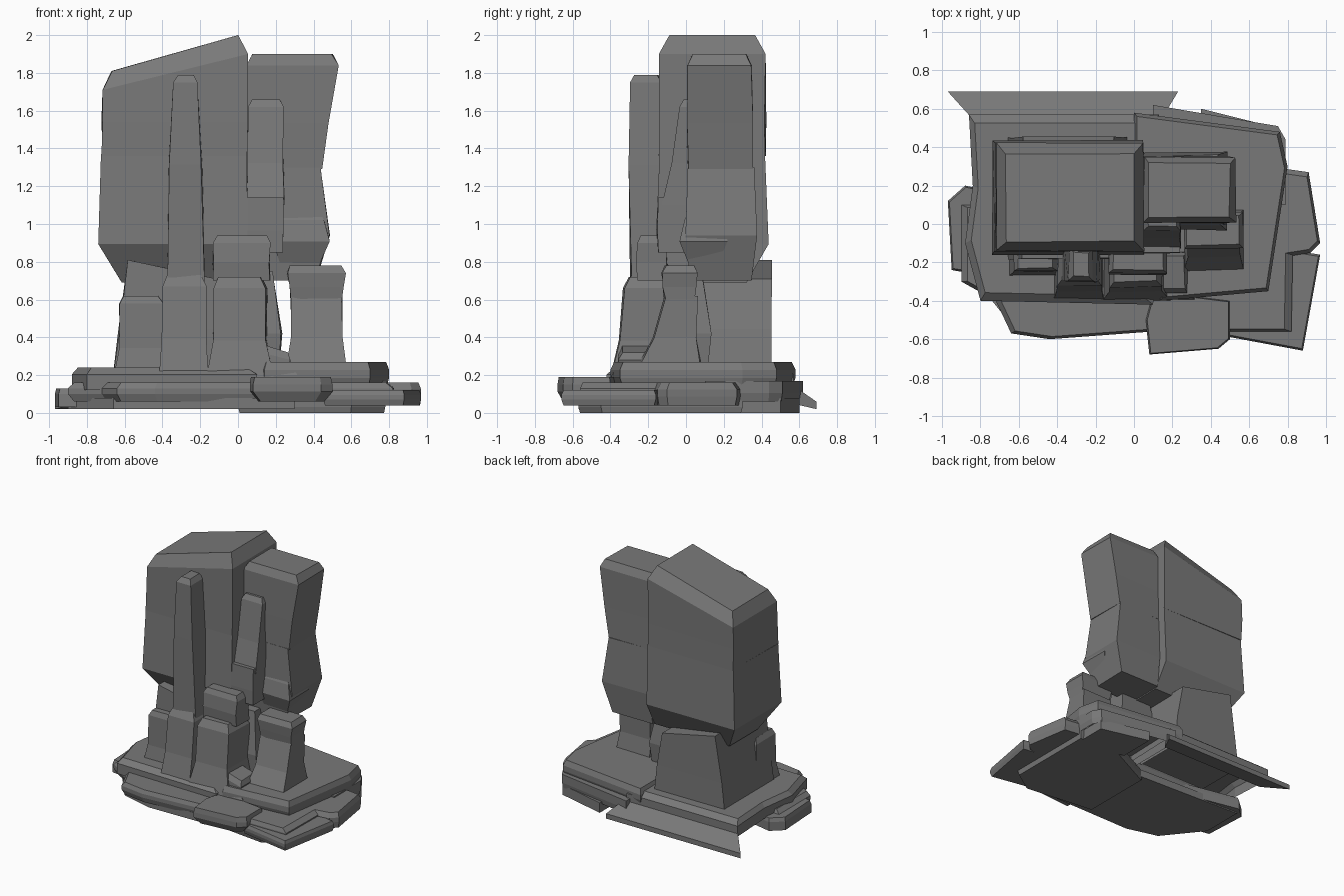
import bpy
import bmesh
import random

random.seed(4)

default_cube = bpy.data.objects.get("Cube")
if default_cube:
    bpy.data.objects.remove(default_cube, do_unlink=True)

# One stone colour for everything
stone = bpy.data.materials.new("grey_stone")
stone.use_nodes = True
stone_colour = (.19, .19, .19, 1)
stone.diffuse_color = stone_colour
shader = next(n for n in stone.node_tree.nodes if n.type == "BSDF_PRINCIPLED")
shader.inputs["Base Color"].default_value = stone_colour
shader.inputs["Roughness"].default_value = .9


def loft(name, rings, open_base=False):
    """Skin a stack of equal-length point rings and cap the ends."""
    bm = bmesh.new()
    loops = [[bm.verts.new(point) for point in ring] for ring in rings]
    count = len(loops[0])
    for lower, upper in zip(loops, loops[1:]):
        for i in range(count):
            j = (i + 1) % count
            bm.faces.new((lower[i], lower[j], upper[j], upper[i]))
    bm.faces.new(loops[-1])
    if not open_base:
        bm.faces.new(loops[0][::-1])
        bmesh.ops.recalc_face_normals(bm, faces=bm.faces[:])
    mesh = bpy.data.meshes.new(name)
    bm.to_mesh(mesh)
    bm.free()
    mesh.materials.append(stone)
    rock = bpy.data.objects.new(name, mesh)
    bpy.context.collection.objects.link(rock)


def chip():
    """Small irregularity of a hewn corner."""
    return random.uniform(-.006, .006)


def pillar(name, x, y, z, foot=0, belly=0, head=0, toe=0, rise=0, chamfer=0,
           waist=.4, spread=(1, 1, 1, 1)):
    """Four-sided rock. Foot, belly and head swell or pinch its box, by the
    spread of its left, right, front and back. Toe pushes the base forward,
    rise tilts the top up to the right, waist is how high the belly sits."""
    (left, right), (front, back), (low, high) = x, y, z
    to_left, to_right, to_front, to_back = spread
    middle = low + (high - low) * waist
    stages = [(low, foot, toe, 0, 0), (middle, belly, toe / 2, 0, 0),
              (high - 2 * chamfer, head, 0, rise, 0)]
    if chamfer:
        stages.append((high, head, 0, rise, chamfer))
    rings = []
    for height, swell, forward, lift, inset in stages:
        west = left - swell * to_left + inset
        east = right + swell * to_right - inset
        south = front - swell * to_front - forward + inset
        north = back + swell * to_back - inset
        corners = ((west, south, height), (east, south, height + lift),
                   (east, north, height + lift), (west, north, height))
        rings.append([(px + chip(), py + chip(), pz) for px, py, pz in corners])
    loft(name, rings)


def slab(name, outline, bottom, top, undercut=.04, shoulder=.04,
         open_base=False):
    """Flat ledge, drawn in below and bevelled above."""
    cx = sum(px for px, py in outline) / len(outline)
    cy = sum(py for px, py in outline) / len(outline)
    thick = top - bottom
    levels = ((bottom, 1 - undercut), (bottom + thick * .4, 1),
              (bottom + thick * .7, 1), (top, 1 - shoulder))
    loft(name, [[(cx + (px - cx) * size, cy + (py - cy) * size, height)
                 for px, py in outline] for height, size in levels], open_base)


# Tall rear pillars
pillar("great_pillar_crown", x=(-.72, .05), y=(-.14, .42), z=(1.36, 1.81),
       rise=.19, chamfer=.05)
pillar("great_pillar_bulge", x=(-.69, .05), y=(-.11, .39), z=(.69, 1.37),
       foot=-.07, belly=.05, head=.03, waist=.3, spread=(1, 0, 1, 1))
pillar("great_pillar_foot", x=(-.63, -.06), y=(-.18, .45), z=(.2, .81),
       foot=.03, head=-.05, rise=-.1, spread=(1, 1, 0, 0))
pillar("second_pillar_crown", x=(.05, .48), y=(.01, .35), z=(1.29, 1.9),
       foot=-.04, head=.05, chamfer=.03, spread=(0, 1, 0, 0))
pillar("second_pillar_bulge", x=(.05, .45), y=(.01, .36), z=(.7, 1.3),
       foot=-.04, belly=.04, head=-.01, spread=(0, 1, .3, .3))
pillar("second_pillar_stem", x=(-.1, .21), y=(-.08, .11), z=(.2, .75),
       belly=.02, head=-.03)

# Slender front pillars
pillar("needle", x=(-.36, -.2), y=(-.31, -.11), z=(.6, 1.79), toe=-.04,
       foot=.02, belly=.01, head=-.02, chamfer=.02, waist=.6)
pillar("needle_foot", x=(-.4, -.17), y=(-.32, -.1), z=(.16, .73),
       foot=.02, toe=.06, chamfer=.03)
pillar("hanging_block", x=(-.02, .24), y=(-.15, .1), z=(.85, 1.14))
pillar("hanging_spire", x=(.05, .24), y=(-.03, .12), z=(1.1, 1.66),
       toe=.1, chamfer=.02)
pillar("side_lump", x=(.2, .46), y=(-.01, .2), z=(.78, 1.1),
       foot=-.03, belly=.02, chamfer=.04)

# Short front rocks
pillar("centre_rock", x=(-.13, .15), y=(-.33, -.08), z=(.16, .72),
       foot=.04, toe=.04, chamfer=.03)
pillar("centre_rock_top", x=(-.13, .17), y=(-.26, -.1), z=(.7, .94),
       chamfer=.02)
pillar("centre_rock_skirt", x=(.08, .28), y=(-.36, -.15), z=(.2, .37),
       foot=.03, rise=-.05, chamfer=.02)
pillar("left_rock", x=(-.63, -.4), y=(-.25, 0), z=(.16, .62),
       foot=.03, chamfer=.02)
pillar("right_rock", x=(.28, .55), y=(-.11, .06), z=(.25, .62),
       foot=.02, toe=.12)
pillar("right_rock_cap", x=(.27, .56), y=(-.12, .05), z=(.59, .78),
       foot=-.01, head=.01, chamfer=.02)

# Upper ledges, hollow beneath
slab("left_upper_ledge", [(-.86, .57), (-.84, .2), (-.88, -.1), (-.8, -.4),
                          (.1, -.42), (.13, .57)][::-1],
     bottom=.12, top=.24, undercut=0, shoulder=.09, open_base=True)
slab("right_upper_ledge", [(0, .58), (.76, .48), (.8, .3), (.7, -.35),
                           (.14, -.4), (0, -.1)][::-1],
     bottom=.13, top=.27, open_base=True)
slab("rear_right_ledge", [(.1, .62), (.75, .51), (.79, .44), (.79, .1),
                          (.1, .1)][::-1],
     bottom=.06, top=.17, shoulder=0, open_base=True)

# Lower ledges
slab("front_ledge", [(-.9, -.3), (-.72, -.4), (-.64, -.57), (-.44, -.6),
                     (.1, -.56), (.82, -.56), (.83, 0), (.7, .3), (.1, .1),
                     (-.9, .1)],
     bottom=.06, top=.16)
slab("left_ledge", [(-.97, .12), (-.95, -.24), (-.6, -.3), (-.4, .1),
                    (-.88, .2)],
     bottom=.03, top=.13, undercut=0)
slab("front_right_ledge", [(.06, -.5), (.08, -.68), (.44, -.65), (.5, -.6),
                           (.5, -.4), (.1, -.35)],
     bottom=.06, top=.19, undercut=.2)
slab("right_corner_ledge", [(.45, -.58), (.88, -.66), (.97, -.16), (.6, -.1)],
     bottom=.04, top=.12)
slab("right_ledge", [(.6, -.2), (.92, -.15), (.97, -.1), (.91, .27), (.7, .3)],
     bottom=.04, top=.16, shoulder=.1)

# Sloping plate along the back, mitred inward at both ends
back_edge = .69
profile = ((.52, .06), (back_edge, .02), (back_edge, .06), (.56, .15))
loft("rear_plate", [[(end + (py - back_edge) * lean, py, pz)
                     for py, pz in profile]
                    for end, lean in ((-.97, -.9), (.23, .6))])

# Bottom plates
slab("left_bottom_plate", [(-.9, .15), (-.9, -.2), (-.66, -.5), (-.4, -.57),
                           (.3, -.56), (.3, .1)],
     bottom=.02, top=.08, undercut=0, shoulder=0)
slab("right_bottom_plate", [(0, .1), (0, -.5), (.6, -.57), (.78, -.45),
                            (.78, .3), (.4, .3)],
     bottom=0, top=.08, undercut=.02, shoulder=0)
slab("rear_bottom_plate", [(.35, .6), (.35, .3), (.75, .2), (.75, .5)],
     bottom=0, top=.08, undercut=0, shoulder=0)
